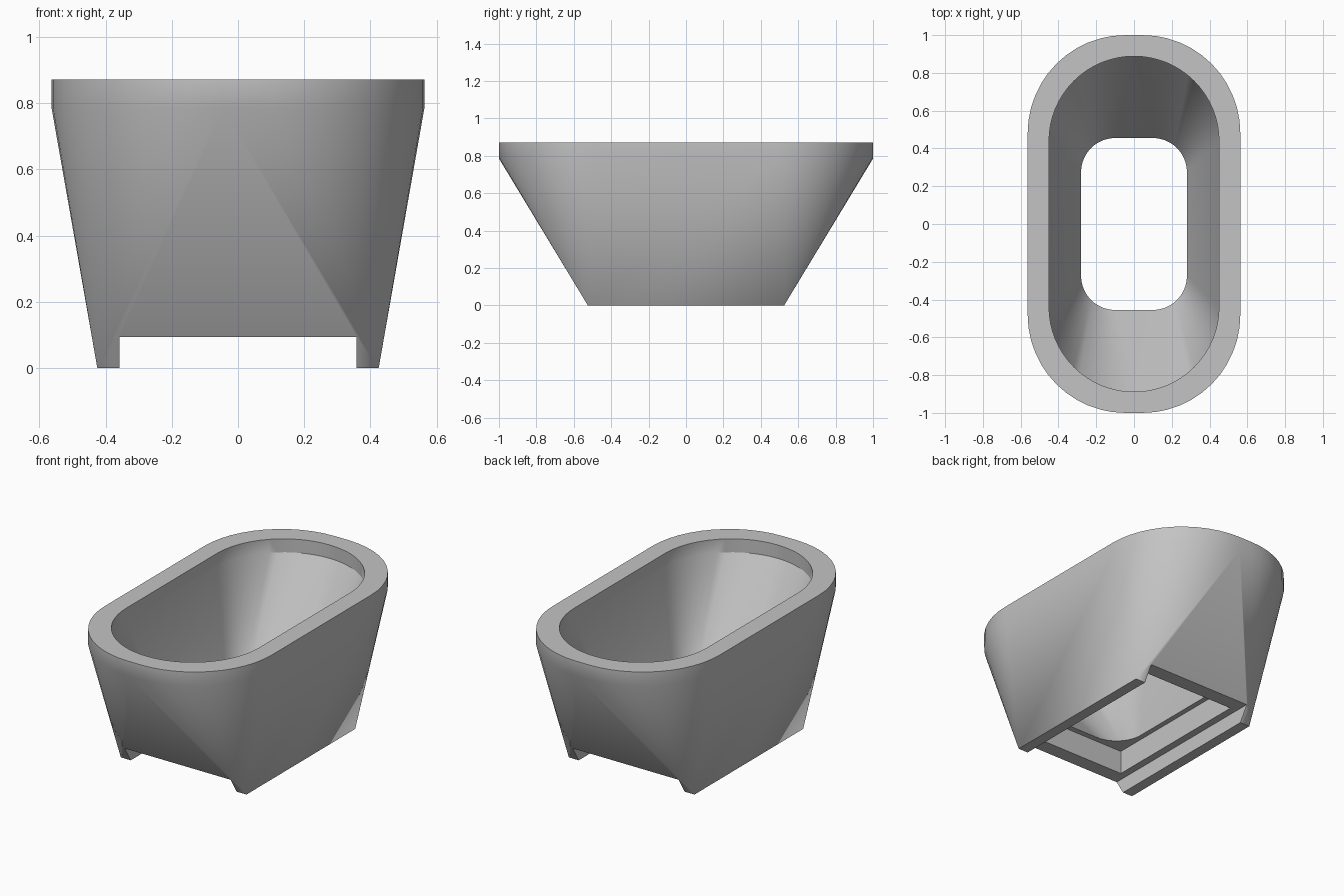
import bpy, bmesh, math

if "Cube" in bpy.data.objects:
    bpy.data.objects.remove(bpy.data.objects["Cube"], do_unlink=True)

grey = bpy.data.materials.new("plain grey")
grey.use_nodes = True
grey.diffuse_color = (0.55, 0.55, 0.55, 1)
grey.node_tree.nodes["Principled BSDF"].inputs["Base Color"].default_value = (0.55, 0.55, 0.55, 1)


def rounded_loop(bm, hx, hy, rx, ry, z, steps):
    """Ring of vertices around a rounded rectangle."""
    ring = []
    for corner, (sx, sy) in enumerate([(1, 1), (-1, 1), (-1, -1), (1, -1)]):
        for i in range(steps + 1):
            a = math.pi / 2 * (corner + i / steps)
            ring.append(bm.verts.new((sx * (hx - rx) + rx * math.cos(a),
                                      sy * (hy - ry) + ry * math.sin(a), z)))
    return ring


def loft(name, sections, steps):
    """Closed solid through a stack of rounded rectangles."""
    bm = bmesh.new()
    rings = [rounded_loop(bm, *s, steps) for s in sections]
    for low, high in zip(rings, rings[1:]):
        for i in range(len(low)):
            j = (i + 1) % len(low)
            bm.faces.new((low[i], low[j], high[j], high[i]))
    bm.faces.new(rings[0][::-1])
    bm.faces.new(rings[-1])
    bmesh.ops.remove_doubles(bm, verts=bm.verts, dist=0.0001)
    bmesh.ops.recalc_face_normals(bm, faces=bm.faces)
    mesh = bpy.data.meshes.new(name)
    bm.to_mesh(mesh)
    bm.free()
    mesh.materials.append(grey)
    obj = bpy.data.objects.new(name, mesh)
    bpy.context.collection.objects.link(obj)
    return obj


# Outer shell: square foot flaring to a rounded rim with a short upright band
body = loft("tub_body", [
    (0.425, 0.525, 0, 0, 0),
    (0.563, 1.0, 0.518, 0.52, 0.785),
    (0.563, 1.0, 0.518, 0.52, 0.872)], 12)

# Funnel-shaped cavity
cavity = loft("cavity_cutter", [
    (0.28, 0.455, 0.18, 0.18, 0.15),
    (0.28, 0.455, 0.18, 0.18, 0.24),
    (0.45, 0.888, 0.449, 0.449, 0.79),
    (0.45, 0.888, 0.449, 0.449, 1.0)], 16)

# Rectangular recess under the opening, and a channel between the two foot rails
recess = loft("recess_cutter", [(0.312, 0.49, 0, 0, -0.1), (0.312, 0.49, 0, 0, 0.24)], 1)
channel = loft("channel_cutter", [(0.358, 1.2, 0, 0, -0.2), (0.358, 1.2, 0, 0, 0.094)], 1)

bpy.ops.object.select_all(action="DESELECT")
bpy.context.view_layer.objects.active = body
body.select_set(True)
for cutter in (cavity, recess, channel):
    cutter.hide_render = True
    cut = body.modifiers.new(cutter.name, "BOOLEAN")
    cut.operation = "DIFFERENCE"
    cut.solver = "EXACT"
    cut.object = cutter
    bpy.ops.object.modifier_apply(modifier=cut.name)
    bpy.data.objects.remove(cutter, do_unlink=True)

bpy.ops.object.shade_smooth_by_angle(angle=math.radians(30))
